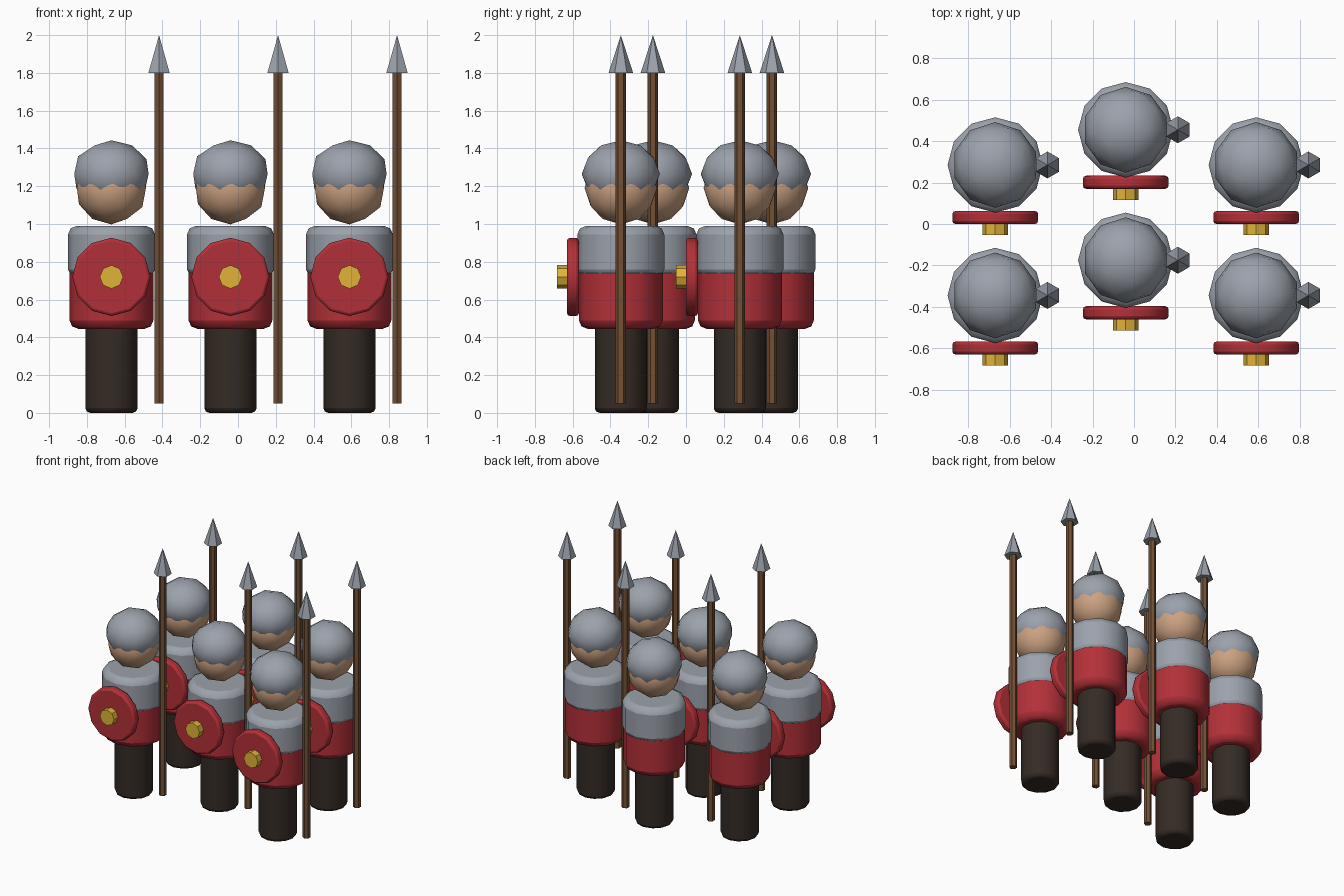
import bpy, math

if "Cube" in bpy.data.objects:
    bpy.data.objects.remove(bpy.data.objects["Cube"])


def material(name, rgb):
    m = bpy.data.materials.new(name)
    m.diffuse_color = (*rgb, 1)
    m.use_nodes = True
    m.node_tree.nodes["Principled BSDF"].inputs["Base Color"].default_value = m.diffuse_color
    return m


RED = material("red_cloth", (0.45, 0.03, 0.04))
DARK = material("dark_cloth", (0.035, 0.024, 0.018))
SKIN = material("skin", (0.6, 0.36, 0.22))
WOOD = material("wood", (0.17, 0.08, 0.035))
GOLD = material("gold", (0.75, 0.45, 0.04))
STEEL = material("steel", (0.33, 0.36, 0.41))


def finish(name, mat, bevel=0):
    ob = bpy.context.object
    ob.name = name
    ob.data.materials.append(mat)
    if bevel:
        b = ob.modifiers.new("bevel", "BEVEL")
        b.width, b.segments, b.limit_method = bevel, 2, "ANGLE"
        b.angle_limit = math.radians(50)
    bpy.ops.object.shade_smooth_by_angle(angle=math.radians(40))
    return ob


def rod(name, mat, x, y, z0, z1, r, sides, bevel=0, tip=None):
    """Upright cylinder, or cone when tip is given."""
    bpy.ops.mesh.primitive_cone_add(
        vertices=sides, radius1=r, radius2=r if tip is None else tip,
        depth=z1 - z0, location=(x, y, (z0 + z1) / 2))
    return finish(name, mat, bevel)


def disc(name, mat, x, y0, y1, z, r, sides, bevel=0):
    """Cylinder lying along y."""
    bpy.ops.mesh.primitive_cylinder_add(
        vertices=sides, radius=r, depth=y1 - y0,
        location=(x, (y0 + y1) / 2, z), rotation=(math.pi / 2, 0, 0))
    return finish(name, mat, bevel)


def ball(name, mat, x, y, z, r, rz):
    bpy.ops.mesh.primitive_ico_sphere_add(subdivisions=2, radius=1, location=(x, y, z))
    bpy.context.object.scale = (r, r, rz)
    bpy.ops.object.transform_apply(location=False, rotation=False)
    return finish(name, mat)


def soldier(x, y):
    # body
    rod("legs", DARK, x, y, 0, 0.50, 0.138, 12, 0.025)
    rod("tunic", RED, x, y, 0.445, 0.985, 0.222, 12, 0.045)
    rod("breastplate", STEEL, x, y, 0.715, 0.99, 0.23, 12, 0.045)
    # head
    ball("head", SKIN, x, y, 1.19, 0.192, 0.192)
    ball("helmet", STEEL, x, y, 1.265, 0.207, 0.178)
    # shield
    disc("shield", RED, x, y - 0.285, y - 0.222, 0.72, 0.207, 12, 0.015)
    disc("shield_boss", GOLD, x, y - 0.338, y - 0.26, 0.72, 0.062, 8)
    # spear
    rod("spear_shaft", WOOD, x + 0.252, y, 0.05, 1.81, 0.028, 6)
    rod("spear_head", STEEL, x + 0.252, y, 1.80, 2.0, 0.065, 6, 0, 0)


# formation: two ranks of three, the middle file set back
for x, back in ((-0.67, 0), (-0.04, 0.17), (0.59, 0)):
    for y in (-0.345, 0.285):
        soldier(x, y + back)
